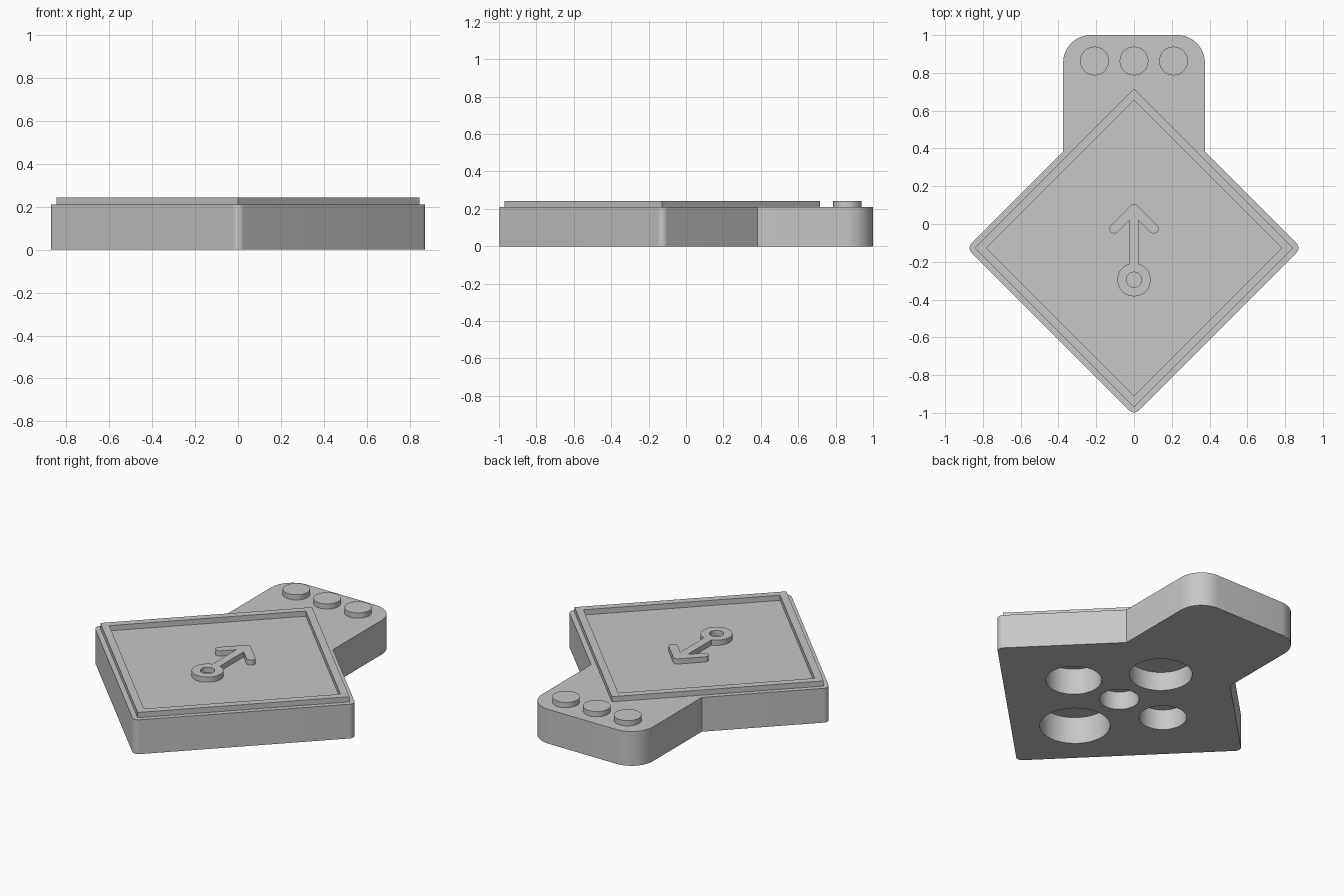
import bpy, bmesh
from math import cos, sin, radians
from mathutils import Vector

if "Cube" in bpy.data.objects:
    bpy.data.objects.remove(bpy.data.objects["Cube"], do_unlink=True)

BASE_TOP, RELIEF_TOP, SINK = 0.21, 0.242, 0.2
MID_Y = -0.127          # centre of the diamond

grey = bpy.data.materials.new("plain grey")
grey.use_nodes = True
grey.diffuse_color = (0.57, 0.57, 0.57, 1)
grey.node_tree.nodes["Principled BSDF"].inputs["Base Color"].default_value = grey.diffuse_color


def arc(cx, cy, r, start, end, steps):
    angles = [radians(start + (end - start) * i / steps) for i in range(steps + 1)]
    return [(cx + r * cos(a), cy + r * sin(a)) for a in angles]


def circle(cx, cy, r, steps=64):
    return arc(cx, cy, r, 0, 360, steps)[:-1]


def diamond(half):
    return [(0, MID_Y - half), (half, MID_Y), (0, MID_Y + half), (-half, MID_Y)]


def fillet(corners, steps=12):
    """Round each (x, y, radius) corner of a closed outline."""
    out = []
    for i, (x, y, r) in enumerate(corners):
        p = Vector((x, y))
        if r == 0:
            out.append((x, y))
            continue
        a = (Vector(corners[i - 1][:2]) - p).normalized()
        b = (Vector(corners[(i + 1) % len(corners)][:2]) - p).normalized()
        half = a.angle(b) / 2
        centre = p + (a + b).normalized() * (r / sin(half))
        reach = r / sin(half) * cos(half)
        u, v = p + a * reach - centre, p + b * reach - centre
        sweep = u.angle(v)
        for k in range(steps + 1):
            t = k / steps
            w = (u * sin((1 - t) * sweep) + v * sin(t * sweep)) / sin(sweep)
            out.append(tuple(centre + w))
    return out


def plate(name, loops, z0, z1):
    """Extrude closed outlines; inner loops become holes."""
    curve = bpy.data.curves.new(name, 'CURVE')
    curve.dimensions = '2D'
    curve.fill_mode = 'BOTH'
    curve.extrude = (z1 - z0) / 2
    for loop in loops:
        spline = curve.splines.new('POLY')
        spline.points.add(len(loop) - 1)
        for point, (x, y) in zip(spline.points, loop):
            point.co = (x, y, 0, 1)
        spline.use_cyclic_u = True
    temp = bpy.data.objects.new(name + " outline", curve)
    bpy.context.collection.objects.link(temp)
    bpy.context.view_layer.update()
    mesh = bpy.data.meshes.new_from_object(temp.evaluated_get(bpy.context.evaluated_depsgraph_get()))
    bpy.data.objects.remove(temp, do_unlink=True)
    bm = bmesh.new()
    bm.from_mesh(mesh)
    bmesh.ops.remove_doubles(bm, verts=bm.verts, dist=0.0001)
    bmesh.ops.translate(bm, verts=bm.verts, vec=(0, 0, (z0 + z1) / 2))
    bmesh.ops.recalc_face_normals(bm, faces=bm.faces)
    bm.to_mesh(mesh)
    bm.free()
    mesh.name = name
    mesh.materials.clear()
    mesh.materials.append(grey)
    obj = bpy.data.objects.new(name, mesh)
    bpy.context.collection.objects.link(obj)
    return obj


def activate(obj):
    bpy.ops.object.select_all(action='DESELECT')
    obj.select_set(True)
    bpy.context.view_layer.objects.active = obj


# Base body: rounded diamond with a rounded tab at the back
half = 0.885
tab = 0.375
right = [(half, MID_Y, 0.035), (tab, MID_Y + half - tab, 0), (tab, 1, 0.145)]
corners = [(0, MID_Y - half, 0.035)] + right + [(-x, y, r) for x, y, r in reversed(right)]
base = plate("base_body", [fillet(corners)], 0, BASE_TOP)

# Round pockets in the underside: x, offset from centre, radius, depth
pockets = [(0, 0, 0.11, 0.11), (0, -0.383, 0.195, 0.165), (0, 0.358, 0.175, 0.115),
           (0.33, 0, 0.155, 0.16), (-0.315, 0, 0.132, 0.125)]
for x, y, r, depth in pockets:
    cutter = plate("pocket_cutter", [circle(x, MID_Y + y, r)], -0.1, depth)
    cutter.hide_render = True
    cut = base.modifiers.new("pocket", 'BOOLEAN')
    cut.operation = 'DIFFERENCE'
    cut.solver = 'EXACT'
    cut.object = cutter
    activate(base)
    bpy.ops.object.modifier_apply(modifier=cut.name)
    bpy.data.objects.remove(cutter, do_unlink=True)

# Raised border around the diamond
parts = [base, plate("raised_border", [diamond(0.844), diamond(0.783)], SINK, RELIEF_TOP)]

# Raised arrow growing out of a ring
ring_y, w = -0.295, 0.025
side = arc(0, ring_y, 0.088, -90, 73.5, 28) + [(w, 0.02)]
side += arc(0.105, -0.025, w, -135, 45, 14) + arc(0, 0.08, w, 45, 90, 6)
outline = side + [(-x, y) for x, y in reversed(side[1:-1])]
parts.append(plate("arrow", [outline, circle(0, ring_y, 0.04, 40)], SINK, RELIEF_TOP))

# Three round buttons on the tab
for name, x in (("left", 0.209), ("middle", 0), ("right", -0.209)):
    parts.append(plate(name + "_button", [circle(x, 0.863, 0.076)], SINK, RELIEF_TOP))

for obj in parts:
    activate(obj)
    bpy.ops.object.shade_smooth_by_angle(angle=radians(30))
